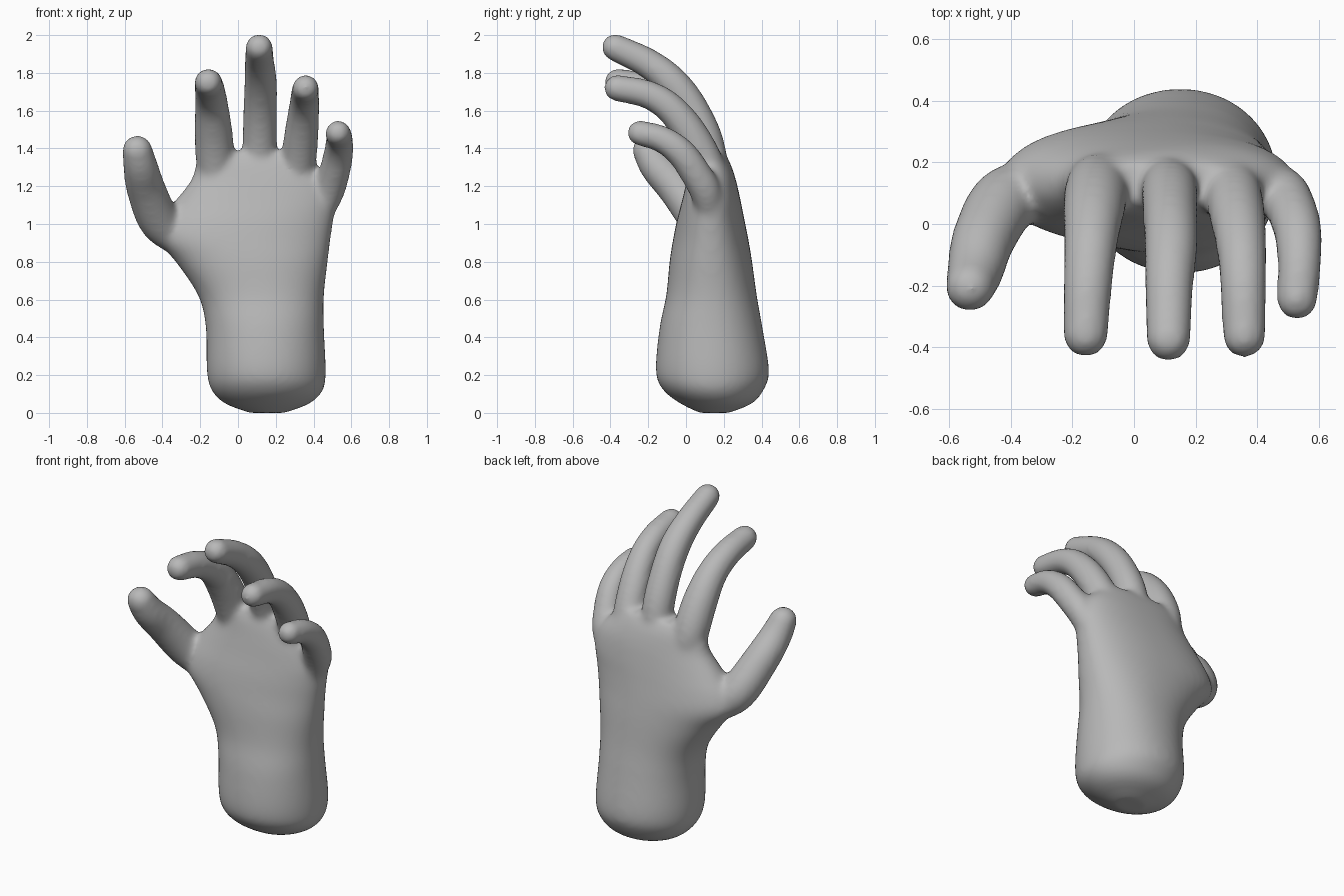
import bpy, bmesh, math
from mathutils import Vector

cube = bpy.data.objects.get("Cube")
if cube:
    bpy.data.objects.remove(cube, do_unlink=True)

skin = bpy.data.materials.new("grey skin")
skin.use_nodes = True
GREY = (0.48, 0.48, 0.48, 1)
skin.diffuse_color = GREY
skin.node_tree.nodes["Principled BSDF"].inputs["Base Color"].default_value = GREY


def spline(keys, steps):
    """Catmull-Rom samples through tuples of any length."""
    pts = [Vector(k) for k in keys]
    pts = [pts[0] * 2 - pts[1]] + pts + [pts[-1] * 2 - pts[-2]]
    out = []
    for a, b, c, d in zip(pts, pts[1:], pts[2:], pts[3:]):
        for i in range(steps):
            t = i / steps
            out.append(0.5 * (2 * b + (c - a) * t + (2 * a - 5 * b + 4 * c - d) * t**2
                              + (3 * b - a - 3 * c + d) * t**3))
    return out + [pts[-2]]


def loft(bm, rings):
    """Closed skin over a list of equal point rings."""
    loops = [[bm.verts.new(p) for p in ring] for ring in rings]
    n = len(loops[0])
    for lo, hi in zip(loops, loops[1:]):
        for i in range(n):
            j = (i + 1) % n
            bm.faces.new((lo[i], lo[j], hi[j], hi[i]))
    bm.faces.new(loops[0][::-1])
    bm.faces.new(loops[-1])


def circle(n):
    return [(math.cos(2 * math.pi * i / n), math.sin(2 * math.pi * i / n)) for i in range(n)]


def palm(bm, keys):
    """Stack of ovals, squarer toward the fingers: z, left, right, front, back edge."""
    rings = []
    for z, x0, x1, y0, y1 in keys:
        power = 1 - 0.12 * min(max(z, 0), 1)
        ring = []
        for c, s in circle(48):
            px = math.copysign(abs(c) ** power, c)
            py = math.copysign(abs(s) ** power, s)
            ring.append(((x0 + x1) / 2 + px * (x1 - x0) / 2,
                         (y0 + y1) / 2 + py * (y1 - y0) / 2, z))
        rings.append(ring)
    loft(bm, rings)


def finger(bm, keys):
    """Tapered tube with a round tip: x, y, z, radius from root to tip."""
    path = [(Vector(p[:3]), p[3] + 0.008) for p in spline(keys, 8)]
    end, r = path[-1]
    direction = (end - path[-2][0]).normalized()
    for a in (15, 30, 45, 60, 75, 86):
        a = math.radians(a)
        path.append((end + direction * r * math.sin(a), r * math.cos(a)))
    rings = []
    for i, (p, r) in enumerate(path):
        t = (path[min(i + 1, len(path) - 1)][0] - path[max(i - 1, 0)][0]).normalized()
        u = Vector((1, 0, 0))
        u = (u - t * u.dot(t)).normalized()
        v = t.cross(u)
        rings.append([p + (u * c + v * s) * r for c, s in circle(24)])
    loft(bm, rings)


bm = bmesh.new()

# Wrist and palm
palm(bm, spline([
    (0.00, 0.06, 0.25, 0.07, 0.23),
    (0.05, -0.07, 0.38, -0.03, 0.35),
    (0.12, -0.14, 0.45, -0.12, 0.41),
    (0.22, -0.165, 0.465, -0.16, 0.44),
    (0.45, -0.17, 0.455, -0.14, 0.405),
    (0.62, -0.21, 0.455, -0.105, 0.375),
    (0.80, -0.33, 0.475, -0.087, 0.35),
    (0.92, -0.43, 0.49, -0.068, 0.33),
    (1.02, -0.41, 0.505, -0.048, 0.31),
    (1.12, -0.335, 0.52, -0.022, 0.29),
    (1.23, -0.25, 0.49, 0.005, 0.265),
    (1.32, -0.22, 0.41, 0.03, 0.235),
    (1.38, -0.18, 0.36, 0.06, 0.20)], 4))

# Thumb
finger(bm, [(-0.25, 0.13, 0.87, 0.06), (-0.405, 0.085, 1.00, 0.10), (-0.485, -0.04, 1.18, 0.096),
            (-0.515, -0.15, 1.30, 0.085), (-0.533, -0.205, 1.39, 0.073)])
# Index finger
finger(bm, [(-0.10, 0.14, 1.13, 0.07), (-0.118, 0.125, 1.31, 0.094), (-0.13, 0.05, 1.49, 0.093),
            (-0.14, -0.06, 1.635, 0.08), (-0.15, -0.20, 1.715, 0.072), (-0.157, -0.36, 1.75, 0.066)])
# Middle finger
finger(bm, [(0.11, 0.15, 1.18, 0.07), (0.115, 0.115, 1.41, 0.084), (0.118, 0.035, 1.60, 0.082),
            (0.12, -0.07, 1.745, 0.08), (0.114, -0.20, 1.85, 0.072), (0.112, -0.375, 1.935, 0.065)])
# Ring finger
finger(bm, [(0.27, 0.14, 1.11, 0.07), (0.313, 0.12, 1.28, 0.085), (0.334, 0.035, 1.46, 0.084),
            (0.349, -0.075, 1.605, 0.075), (0.355, -0.20, 1.685, 0.068), (0.358, -0.365, 1.72, 0.063)])
# Little finger
finger(bm, [(0.40, 0.13, 0.96, 0.04), (0.472, 0.11, 1.15, 0.074), (0.51, 0.05, 1.27, 0.075),
            (0.533, -0.03, 1.38, 0.071), (0.537, -0.13, 1.45, 0.064), (0.53, -0.245, 1.482, 0.06)])

bmesh.ops.recalc_face_normals(bm, faces=bm.faces)
mesh = bpy.data.meshes.new("hand")
bm.to_mesh(mesh)
bm.free()
mesh.materials.append(skin)
hand = bpy.data.objects.new("hand", mesh)
bpy.context.collection.objects.link(hand)

# Fuse the parts into one soft skin
fuse = hand.modifiers.new("fuse", 'REMESH')
fuse.mode = 'VOXEL'
fuse.voxel_size = 0.015
fuse.use_smooth_shade = True
soften = hand.modifiers.new("soften", 'SMOOTH')
soften.factor = 0.5
soften.iterations = 18
